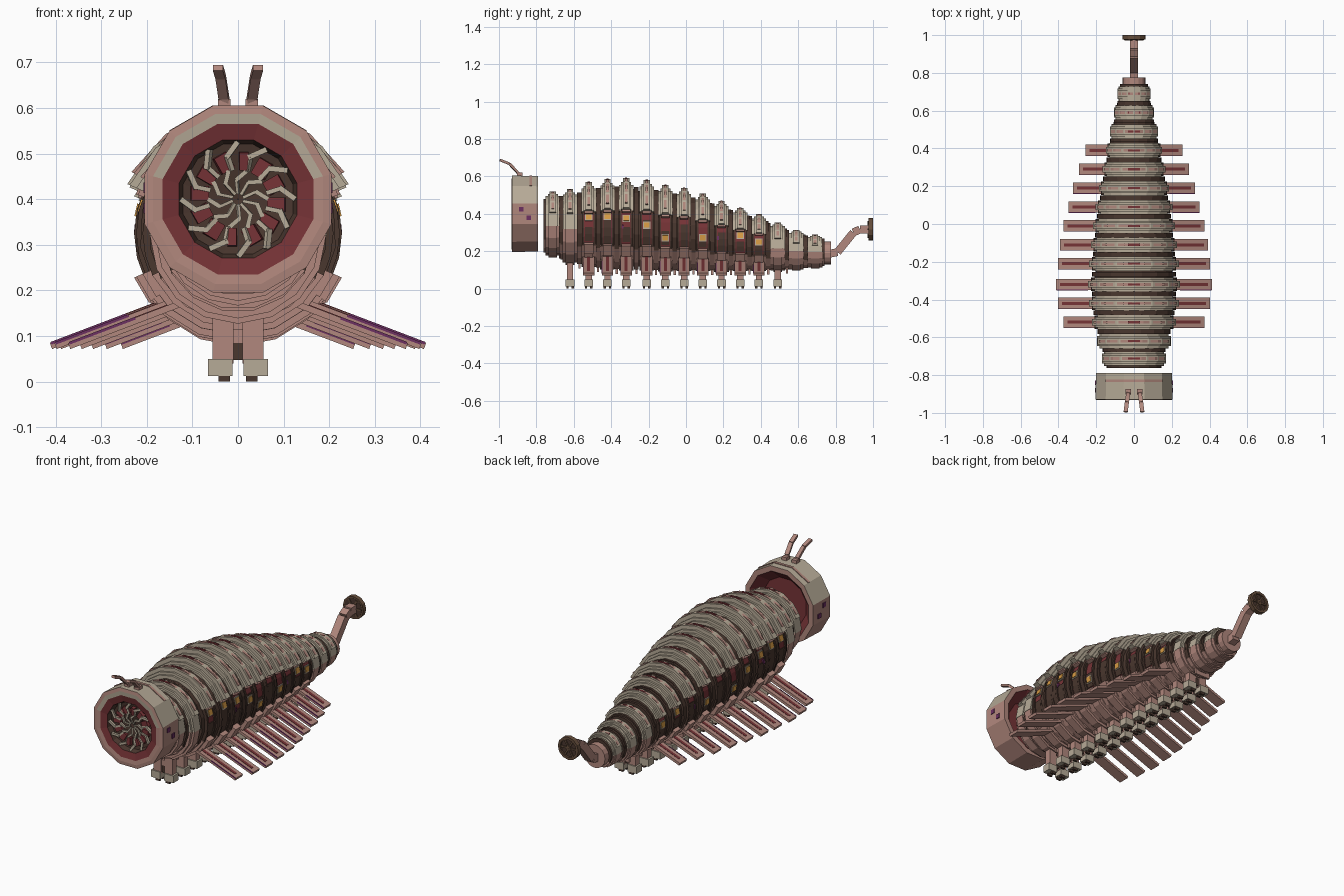
import bpy, bmesh, math
from mathutils import Vector

cube = bpy.data.objects.get("Cube")
if cube:
    bpy.data.objects.remove(cube, do_unlink=True)

COLOURS = [("dusty_pink", (0.44, 0.245, 0.205)), ("stone_beige", (0.47, 0.405, 0.31)),
           ("dark_brown", (0.068, 0.038, 0.028)), ("deep_red", (0.18, 0.033, 0.037)),
           ("amber", (0.68, 0.33, 0.06)), ("bronze_brown", (0.13, 0.075, 0.045)),
           ("plum", (0.15, 0.03, 0.12))]
PINK, BEIGE, DARK, RED, AMBER, BRONZE, PLUM = range(7)
MATS = []
for name, rgb in COLOURS:
    m = bpy.data.materials.new(name)
    m.use_nodes = True
    m.diffuse_color = (*rgb, 1)
    m.node_tree.nodes["Principled BSDF"].inputs["Base Color"].default_value = (*rgb, 1)
    MATS.append(m)

parts = {}


def part(name):
    return parts.setdefault(name, bmesh.new())


def arc(name, y, width, r0, r1, zc, a0, a1, mat, step=22.5):
    """Curved block around the y axis between two angles (0 = +x, 90 = up)."""
    bm = part(name)
    n = max(1, round((a1 - a0) / step))
    rows = []
    for i in range(n + 1):
        a = math.radians(a0 + (a1 - a0) * i / n)
        rows.append([bm.verts.new((r * math.cos(a), y + dy * width / 2, zc + r * math.sin(a)))
                     for r, dy in ((r0, -1), (r1, -1), (r1, 1), (r0, 1))])
    faces = [rows[0], rows[-1][::-1]]
    for p, q in zip(rows, rows[1:]):
        faces += [(p[k], q[k], q[(k + 1) % 4], p[(k + 1) % 4]) for k in range(4)]
    for f in faces:
        bm.faces.new(f).material_index = mat


def both(name, y, width, r0, r1, zc, a0, a1, mat, step=22.5):
    arc(name, y, width, r0, r1, zc, a0, a1, mat, step)
    arc(name, y, width, r0, r1, zc, 180 - a1, 180 - a0, mat, step)


def beam(name, p, q, w, h, mat):
    """Square bar from p to q; w across, h upward."""
    bm = part(name)
    p, q = Vector(p), Vector(q)
    rot = (q - p).to_track_quat('Y', 'Z')
    length = (q - p).length
    vs = bmesh.ops.create_cube(bm, size=1)["verts"]
    for v in vs:
        v.co = (p + q) / 2 + rot @ Vector((v.co.x * w, v.co.y * length, v.co.z * h))
    for f in {f for v in vs for f in v.link_faces}:
        f.material_index = mat


def box(name, c, size, mat):
    beam(name, (c[0], c[1] - size[1] / 2, c[2]), (c[0], c[1] + size[1] / 2, c[2]), size[0], size[2], mat)


def lathe(name, profile, zc, n, colour):
    """Spin (radius, y) points; colour(k, z) picks the material of each face."""
    bm = part(name)
    rings = [[bm.verts.new((r * math.cos(t), y, zc + r * math.sin(t)))
              for t in (2 * math.pi * (i + 0.5) / n for i in range(n))] for r, y in profile]
    for k, (a, b) in enumerate(zip(rings, rings[1:])):
        for i in range(n):
            j = (i + 1) % n
            f = bm.faces.new((a[i], a[j], b[j], b[i]))
            f.material_index = colour(k, f.calc_center_median().z)


# Body segments: y, radius, centre height
SEGS = [(-.712, .170, .335), (-.62, .195, .320), (-.52, .225, .325), (-.42, .240, .325),
        (-.32, .245, .325), (-.21, .240, .320), (-.11, .230, .305), (-.01, .220, .300),
        (.09, .205, .285), (.19, .188, .265), (.29, .168, .250), (.39, .150, .235),
        (.49, .127, .215), (.59, .105, .200), (.69, .087, .195)]
WINDOWS = {2: 16, 3: 16, 4: 13, 5: 5, 6: -9, 8: -4, 10: 13, 11: 6}
TIPS = [.37, .40, .41, .40, .39, .37, .345, .32, .29, .255]

for i, (y, r, zc) in enumerate(SEGS):
    k = math.degrees(1 / r)
    # core, dark above and pink below
    arc("body_core", y, .10, r * .2, r * .86, zc, -30, 210, DARK)
    arc("body_core", y, .10, r * .2, r * .86, zc, 210, 330, PINK)
    # joint ring towards the next segment
    if i < len(SEGS) - 1:
        y2, r2, z2 = SEGS[i + 1]
        ym, rm, zm = (y + y2) / 2, (r + r2) / 2, (zc + z2) / 2
        arc("joint_rings", ym, .024, rm * .5, rm * .93, zm, -30, 210, DARK)
        arc("joint_belly", ym, .024, rm * .5, rm * .93, zm, 210, 330, PINK)
        if 0 < i < 13:
            box("belly_keels", (0, ym, zm - rm * .93), (.09, .012, .04), PINK)
    if 2 <= i <= 11:
        top, low = 24, 206
        # recessed red side bays between dark hoops, partly covered
        both("side_bays", y, .056, r * .6, r * .90, zc, -27, 27, RED, 13.5)
        for dy in (-.030, .030):
            both("side_hoops", y + dy, .011, r * .6, r * .93, zc, -27, 27, DARK, 13.5)
        cover = (-20, 1) if i % 2 == 0 else (-23, 12)
        both("side_covers", y, .040, r * .8, r * .915, zc, *cover, DARK, 11)
        both("upper_clamps", y, .044, r * .8, r * .98, zc, 21, 28, PINK, 13)
        both("lower_clamps", y, .05, r * .8, r * 1.01, zc, -38, -23, PINK, 15)
        # lit windows
        if i in WINDOWS:
            a = WINDOWS[i]
            both("window_frames", y, .040, r * .8, r * .925, zc, a - .021 * k, a + .021 * k, BEIGE, 15)
            both("window_panes", y, .030, r * .8, r * .94, zc, a - .015 * k, a + .015 * k, AMBER, 15)
        if i in (4, 9):
            both("plum_lamps", y - .018, .010, r * .8, r * .93, zc, 2 - .012 * k, 2 + .012 * k, PLUM, 15)
    else:
        top, low = 0, 180
    # stepped back plates with a raised arch and a central ridge
    arc("back_plates", y, .076, r * .6, r * .94, zc, top, 180 - top, BEIGE)
    arc("back_bands", y, .054, r * .6, r * 1.0, zc, top, 180 - top, BEIGE)
    arc("back_arches", y, .034, r * .6, r * 1.085, zc, 24, 156, BEIGE)
    arc("back_ridges", y, .014, r * .6, r * 1.10, zc, 30, 150, PINK)
    arc("spine_marks", y, .011, r * .9, r * 1.106, zc, 90 - .028 * k, 90 + .028 * k, RED, 60)
    # belly plates
    arc("belly_plates", y, .078, r * .6, r * .93, zc, low, 540 - low, PINK)
    arc("belly_bands", y, .046, r * .6, r * .99, zc, low, 540 - low, PINK)
    # paired feet
    if 1 <= i <= 12:
        base = zc - r * .9
        for s in (-1, 1):
            box("legs", (s * .033, y, (.04 + base) / 2), (.046, .034, base - .04), PINK)
            box("feet", (s * .039, y, .031), (.054, .046, .038), BEIGE)
            for dy in (-.014, .014):
                box("toes", (s * .03, y + dy, .007), (.026, .012, .014), DARK)
        box("leg_bridges", (0, y, .10), (.03, .026, .03), PINK)
        box("leg_links", (0, y, .066), (.02, .02, .038), DARK)
    # side paddles with a dark red slot and a plum edge line
    if 2 <= i <= 11:
        tip, root, slope = TIPS[i - 2], r * .5, .38
        for s in (-1, 1):
            def at(x, lift=0, dy=0):
                return (s * x, y + dy, .078 + (tip - x) * slope + lift)
            beam("paddles", at(root), at(tip), .06, .014, PINK)
            beam("paddle_slots", at(root, .006), at(tip - .02, .006), .016, .006, RED)
            beam("paddle_edges", at(r, .006, -.029), at(tip, .006, -.029), .004, .006, PLUM)


# Head shell, hollow and red behind, with a red collar and a dark mouth
def head_colour(k, z):
    if k > 6:
        return DARK
    if k in (0, 1, 6):
        return RED
    if k == 3 and z > .45 or k == 5 and z > .42:
        return BEIGE
    return PINK


lathe("head", [(.001, -.84), (.13, -.84), (.18, -.79), (.208, -.79), (.212, -.93), (.193, -.932),
               (.171, -.93), (.134, -.922), (.125, -.895), (.001, -.875)], .40, 12, head_colour)
arc("head_ridge", -.83, .014, .19, .213, .40, 45, 135, PINK, 30)
for s in (-1, 1):
    for y, z in ((-.88, .425), (-.84, .38)):
        box("head_vents", (s * .203, y, z), (.008, .024, .024), PLUM)
    # feelers
    pts = [(s * .028, -.885, .59), (s * .031, -.90, .622), (s * .038, -.945, .668), (s * .044, -.995, .688)]
    box("feeler_sockets", (s * .03, -.888, .608), (.028, .03, .024), PINK)
    for p, q in zip(pts, pts[1:]):
        beam("feelers", p, q, .022, .013, PINK)


# Swirling teeth in the mouth
def polar(r, deg, y):
    a = math.radians(deg)
    return (r * math.cos(a), y, .40 + r * math.sin(a))


for t in range(12):
    a = t * 30
    beam("mouth_wedges", polar(.104, a + 23, -.898), polar(.066, a + 19, -.894), .02, .032, RED)
    beam("outer_teeth", polar(.126, a, -.912), polar(.094, a + 16, -.909), .012, .012, BEIGE)
    beam("outer_teeth", polar(.097, a + 14, -.909), polar(.064, a + 12, -.903), .010, .010, BEIGE)
for t in range(10):
    a = t * 36
    beam("inner_teeth", polar(.066, a, -.902), polar(.042, a + 24, -.902), .010, .010, BEIGE)
    beam("inner_teeth", polar(.044, a + 22, -.902), polar(.012, a + 16, -.895), .007, .007, BEIGE)

# Tail: end cap, bent arm and wheel-like disc
arc("tail_cap", .75, .05, .002, .062, .19, 0, 360, PINK)
tail = [(0, .76, .185), (0, .81, .195), (0, .895, .30), (0, .93, .317), (0, .98, .317)]
for p, q in zip(tail, tail[1:]):
    beam("tail_arm", p, q, .042, .042, PINK)
arc("tail_disc", .983, .016, .002, .052, .317, 0, 360, DARK, 30)
arc("tail_rim", .988, .024, .047, .061, .317, 0, 360, BRONZE, 30)
for t in range(6):
    a = math.radians(t * 60)
    for y in (.976, .992):
        beam("tail_spokes", (0, y, .317), (.05 * math.cos(a), y, .317 + .05 * math.sin(a)), .009, .009, BRONZE)
arc("tail_hub", .99, .02, .002, .014, .317, 0, 360, BRONZE, 45)

# Turn every part into an object
for name, bm in parts.items():
    bmesh.ops.recalc_face_normals(bm, faces=bm.faces)
    mesh = bpy.data.meshes.new(name)
    for m in MATS:
        mesh.materials.append(m)
    bm.to_mesh(mesh)
    bm.free()
    bpy.context.scene.collection.objects.link(bpy.data.objects.new(name, mesh))
